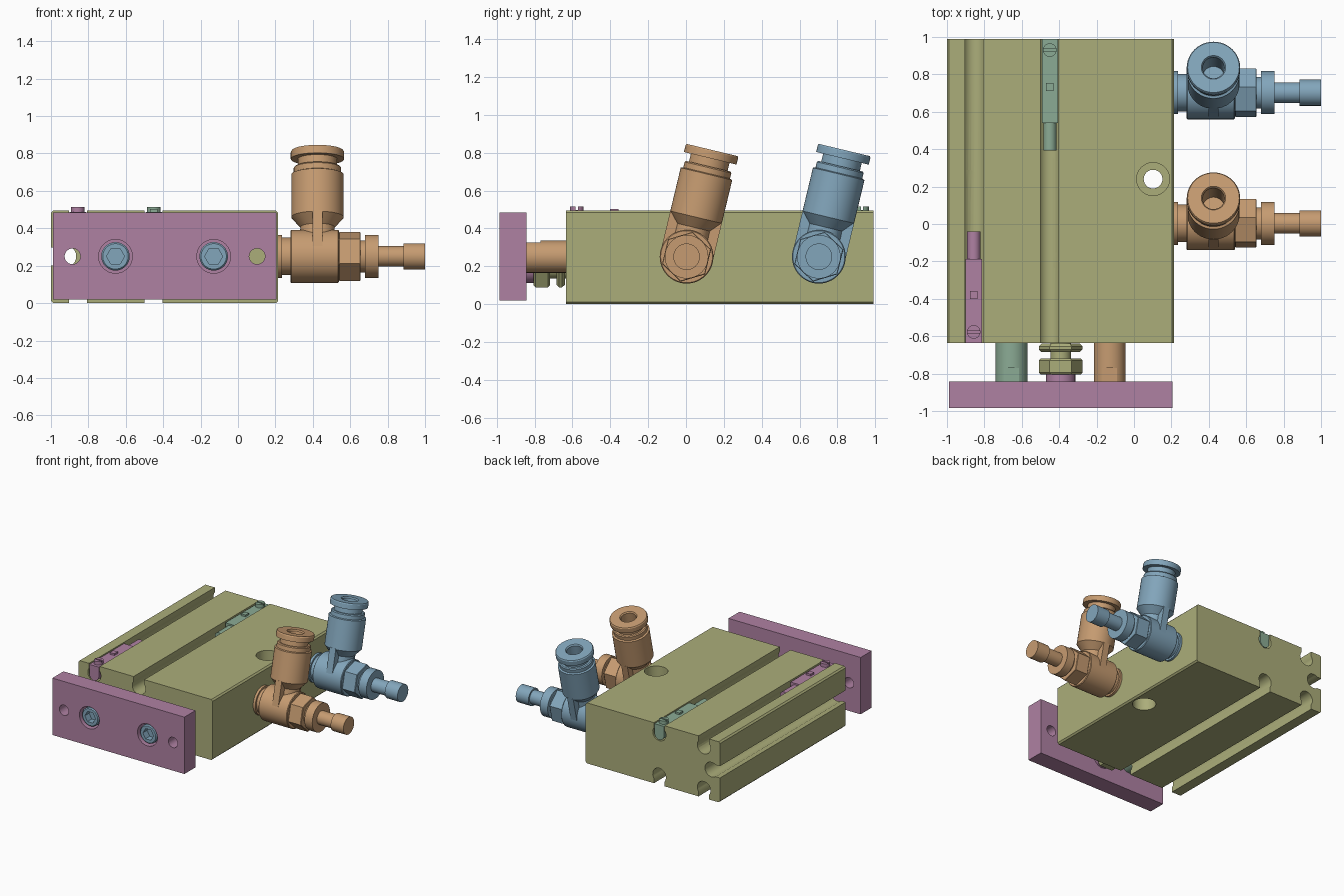
import bpy, bmesh
from math import pi, sin, cos, sqrt, radians, asin
from mathutils import Vector, Matrix

if "Cube" in bpy.data.objects:
    bpy.data.objects.remove(bpy.data.objects["Cube"], do_unlink=True)


def material(name, rgb):
    m = bpy.data.materials.new(name)
    m.use_nodes = True
    m.diffuse_color = (*rgb, 1)
    m.node_tree.nodes["Principled BSDF"].inputs["Base Color"].default_value = (*rgb, 1)
    return m


OLIVE = material("olive", (0.41, 0.42, 0.195))
PURPLE = material("mauve", (0.43, 0.22, 0.365))
BLUE = material("steel blue", (0.225, 0.38, 0.50))
ORANGE = material("copper", (0.565, 0.33, 0.165))
GREEN = material("sage green", (0.26, 0.41, 0.30))
X, Y, Z = Vector((1, 0, 0)), Vector((0, 1, 0)), Vector((0, 0, 1))


def finish(name, bm, mat):
    bmesh.ops.recalc_face_normals(bm, faces=bm.faces)
    me = bpy.data.meshes.new(name)
    bm.to_mesh(me)
    bm.free()
    me.materials.append(mat)
    ob = bpy.data.objects.new(name, me)
    bpy.context.collection.objects.link(ob)
    return ob


def select(ob):
    bpy.ops.object.select_all(action='DESELECT')
    ob.select_set(True)
    bpy.context.view_layer.objects.active = ob


def smooth(ob):
    select(ob)
    bpy.ops.object.shade_smooth_by_angle(angle=radians(30))
    return ob


def lathe(name, profile, origin, axis, mat, seg=48, phase=0.0):
    """Turn (radius, distance) points about an axis; seg=6 gives hex parts."""
    bm = bmesh.new()
    vs = [bm.verts.new((r * cos(phase), r * sin(phase), t)) for r, t in profile]
    es = [bm.edges.new(p) for p in zip(vs, vs[1:])]
    bmesh.ops.spin(bm, geom=vs + es, cent=(0, 0, 0), axis=Z, dvec=(0, 0, 0),
                   angle=2 * pi, steps=seg, use_duplicate=False)
    bmesh.ops.remove_doubles(bm, verts=bm.verts, dist=1e-5)
    turn = Vector(axis).to_track_quat('Z', 'Y').to_matrix().to_4x4()
    bm.transform(Matrix.Translation(origin) @ turn)
    return smooth(finish(name, bm, mat))


def rod(name, r, length, origin, axis, mat, seg=48, phase=0.0, ch=0.0):
    prof = [(0, 0), (r - ch, 0), (r, ch), (r, length - ch), (r - ch, length), (0, length)]
    if not ch:
        prof = [prof[i] for i in (0, 1, 4, 5)]
    return lathe(name, prof, origin, axis, mat, seg, phase)


def box(name, lo, hi, mat):
    lo, hi = Vector(lo), Vector(hi)
    bm = bmesh.new()
    bmesh.ops.create_cube(bm, size=1)
    bm.transform(Matrix.Translation((lo + hi) / 2) @ Matrix.Diagonal((*(hi - lo), 1)))
    return finish(name, bm, mat)


def extrude_y(name, pts, y0, y1, mat):
    bm = bmesh.new()
    f = bm.faces.new([bm.verts.new((x, y0, z)) for x, z in pts])
    ext = bmesh.ops.extrude_face_region(bm, geom=[f])
    bmesh.ops.translate(bm, vec=(0, y1 - y0, 0),
                        verts=[v for v in ext["geom"] if isinstance(v, bmesh.types.BMVert)])
    return smooth(finish(name, bm, mat))


def cut(ob, *cutters):
    for c in cutters:
        c.hide_render = True
        mod = ob.modifiers.new("cut", 'BOOLEAN')
        mod.operation, mod.solver, mod.object = 'DIFFERENCE', 'EXACT', c
        select(ob)
        bpy.ops.object.modifier_apply(modifier=mod.name)
        bpy.data.objects.remove(c, do_unlink=True)
    return smooth(ob)


# Body: extruded profile with keyhole slots
W0, W1, TOP, MID = -1.0, 0.215, 0.495, 0.25
SLOTS = (-0.855, -0.452)


def slot(cx, cz, dx, dz, neck=0.048, r=0.06, depth=0.075):
    d, n = Vector((dx, dz)), Vector((-dz, dx))
    c = Vector((cx, cz))
    a0 = asin(sqrt(r * r - neck * neck) / r)
    arc = [pi + a0 - (pi + 2 * a0) * i / 16 for i in range(17)]
    return ([c - d * neck] + [c + n * depth + r * (cos(a) * d + sin(a) * n) for a in arc]
            + [c + d * neck])


b = 0.012
outline = [(W0 + b, 0)]
for sx in SLOTS:
    outline += slot(sx, 0, 1, 0)
outline += [(W1 - b, 0), (W1, b), (W1, TOP - b), (W1 - b, TOP)]
for sx in reversed(SLOTS):
    outline += slot(sx, TOP, -1, 0)
outline += [(W0 + b, TOP), (W0, TOP - b)] + slot(W0, MID, 0, -1) + [(W0, b)]
body = extrude_y("cylinder_body", outline, -0.635, 0.99, OLIVE)

# Counterbored mounting holes
bore = [(0, -0.01), (0.088, -0.01), (0.088, 0.1), (0.05, 0.1)]
bore += [(r, TOP - t) for r, t in reversed(bore)]
cut(body, *[lathe("bore", bore, (x, y, 0), Z, OLIVE)
            for x, y in ((-0.885, 0.24), (0.102, 0.24), (-0.392, 0.383), (-0.392, -0.197))])

# Front plate with through holes, bolt recesses and top holes
RODS = (-0.655, -0.13)
plate = box("front_plate", (-0.99, -0.985, 0.02), (0.205, -0.842, 0.485), PURPLE)
cut(plate,
    *[rod("hole", 0.042, 0.3, (x, -1.05, MID), Y, PURPLE) for x in (-0.885, 0.102)],
    *[rod("recess", 0.09, 0.1, (x, -1.0, MID), Y, PURPLE) for x in RODS],
    *[lathe("top_hole", [(0, 0), (0.032, 0), (0.032, 0.12), (0.043, 0.13), (0.043, 0.2), (0, 0.2)],
            (x, -0.912, 0.345), Z, PURPLE) for x in (-0.77, -0.015)])

# Guide rods with spanner flats, and socket bolts
for side, x, mat in (("right", RODS[0], GREEN), ("left", RODS[1], ORANGE)):
    guide = rod(side + "_guide_rod", 0.085, 0.217, (x, -0.842, MID), Y, mat)
    cut(guide, box("flat", (x - 0.1, -0.86, 0.325), (x + 0.1, -0.77, 0.4), mat))
    bolt = rod(side + "_bolt", 0.076, 0.09, (x, -0.975, MID), Y, BLUE, ch=0.008)
    cut(bolt, rod("socket", 0.048, 0.07, (x, -0.99, MID), Y, BLUE, 6))

# Centre piston rod with nuts and washer
PX, PZ = -0.392, 0.19
rod("piston_rod", 0.055, 0.23, (PX, -0.85, PZ), Y, OLIVE)
rod("rod_washer", 0.078, 0.04, (PX, -0.845, PZ), Y, PURPLE)
rod("front_nut", 0.117, 0.085, (PX, -0.805, PZ), Y, OLIVE, 6, ch=0.01)
rod("rear_nut", 0.117, 0.045, (PX, -0.685, PZ), Y, OLIVE, 6, ch=0.015)


# Position sensors lying in the top slots
def sensor(name, x, end, d, mat):
    half, floor = 0.043, 0.41
    pts = [(x - half, 0.487)]
    pts += [(x - half * cos(a), floor - half * sin(a)) for a in (pi * i / 12 for i in range(13))]
    pts += [(x + half, 0.487)]
    extrude_y(name + "_case", pts, end, end + d * 0.447, mat)
    rod(name + "_cable", 0.035, 0.15, (x, end + d * 0.445, 0.44), Y * d, mat)
    screw = rod(name + "_screw", 0.036, 0.04, (x, end + d * 0.058, 0.475), Z, mat)
    sy = end + d * 0.058
    cut(screw, box("slit", (x - 0.05, sy - 0.006, 0.498), (x + 0.05, sy + 0.006, 0.53), mat))
    ly = end + d * 0.255
    box(name + "_lamp", (x - 0.02, ly - 0.022, 0.48), (x + 0.02, ly + 0.022, 0.502), mat)


sensor("right_sensor", -0.857, -0.635, 1, PURPLE)
sensor("centre_sensor", -0.45, 0.988, -1, GREEN)


# Elbow flow-control fittings on the side
def fitting(name, y, mat):
    tilt = radians(13.5)
    up = Vector((0, sin(tilt), cos(tilt)))
    cx = 0.425

    def at(x):
        return (x, y, MID)

    lathe(name + "_base", [(0, 0), (0.115, 0), (0.115, 0.025), (0.1, 0.025), (0.1, 0.075), (0, 0.075)],
          at(0.21), X, mat)
    rod(name + "_hub", 0.142, 0.26, at(0.28), X, mat, ch=0.005)
    rod(name + "_hex", 0.135, 0.115, at(0.54), X, mat, 6, pi / 2 - tilt, ch=0.004)
    lathe(name + "_needle", [(0, 0), (0.085, 0), (0.085, 0.03), (0.115, 0.03), (0.115, 0.1),
                             (0.055, 0.1), (0.055, 0.235), (0.07, 0.235), (0.07, 0.35), (0, 0.35)],
          at(0.65), X, mat)
    lathe(name + "_socket", [(0, 0), (0.095, 0), (0.092, 0.16), (0.14, 0.215), (0.14, 0.45),
                             (0.127, 0.455), (0.127, 0.485), (0.12, 0.492), (0.105, 0.492),
                             (0.105, 0.535), (0.143, 0.535), (0.143, 0.572), (0.138, 0.58),
                             (0.065, 0.58), (0.058, 0.57), (0.058, 0.36), (0, 0.36)],
          at(cx), up, mat)
    web = box(name + "_web", (-0.028, -0.14, 0), (0.028, 0.14, 0.22), mat)
    web.data.transform(Matrix.Translation(at(cx)) @ Matrix.Rotation(-tilt, 4, 'X'))


fitting("front_fitting", 0.003, ORANGE)
fitting("rear_fitting", 0.702, BLUE)
